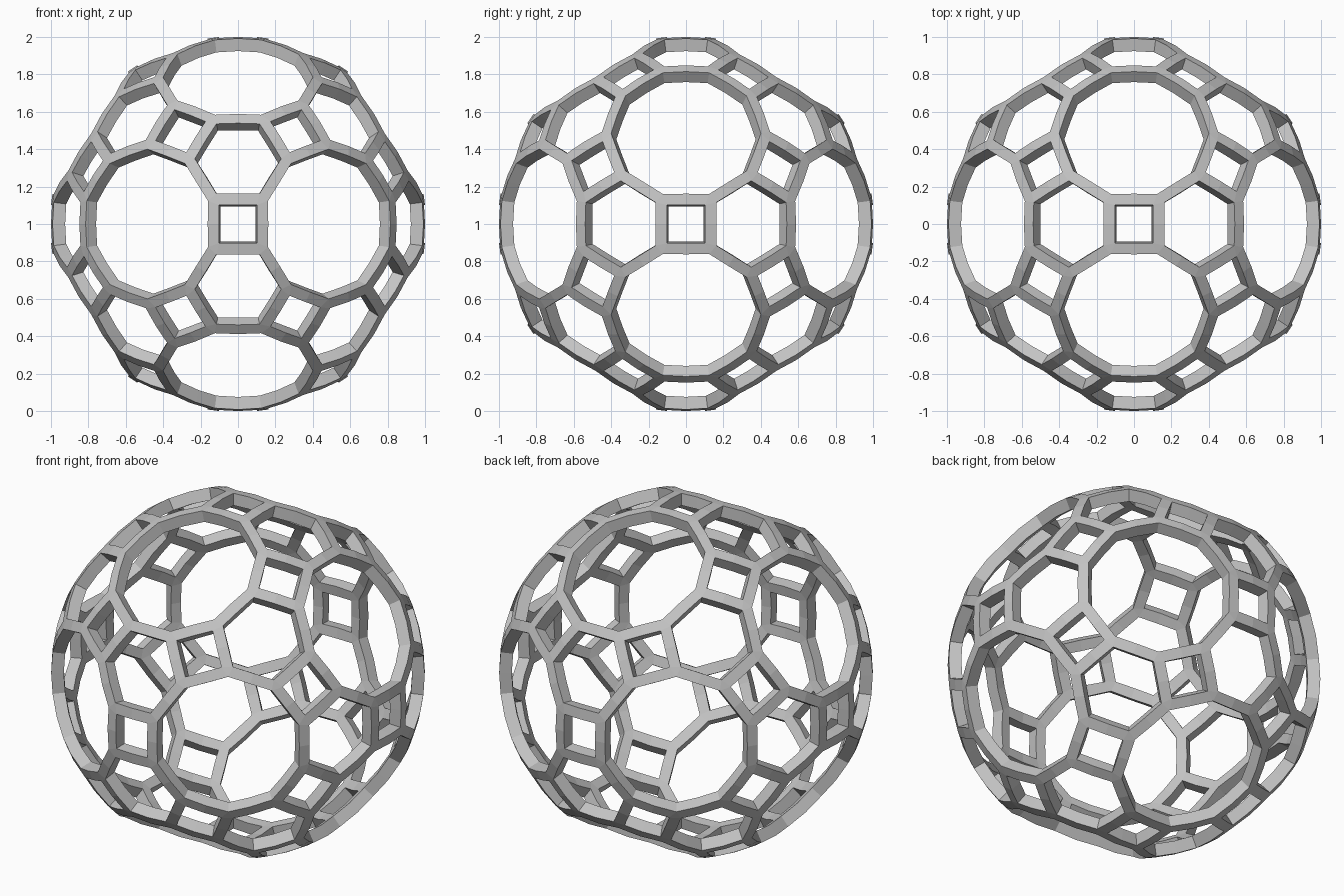
import bpy, bmesh, math
from itertools import product, combinations
from mathutils import Vector

RADIUS = 1.005       # sphere that carries the outer skin
HALF_WIDTH = 0.031   # half the width of a strut
DEPTH = 0.068        # radial depth of a strut
PHI = (1 + math.sqrt(5)) / 2

cube = bpy.data.objects.get("Cube")
if cube:
    bpy.data.objects.remove(cube, do_unlink=True)


def signed_cycles(x, y, z):
    """All sign changes and cyclic shifts of one point, without repeats."""
    points = set()
    for sx, sy, sz in product((1, -1), repeat=3):
        a, b, c = sx * x, sy * y, sz * z
        points |= {(a, b, c), (c, a, b), (b, c, a)}
    return [Vector(p) for p in sorted(points)]


# Corner points where three struts meet
seeds = [(1 / PHI, 1 / PHI, 3 + PHI), (PHI, 2 / PHI, 1 + 2 * PHI),
         (PHI ** 2, 1 / PHI, 3 * PHI - 1), (2, 2 * PHI - 1, 2 + PHI),
         (3, PHI, 2 * PHI)]
nodes = [p.normalized() * RADIUS for s in seeds for p in signed_cycles(*s)]

# Axes of the openings: ten-sided, four-sided, six-sided
poles = [p.normalized() for p in signed_cycles(0, 1, PHI)]
near = lambda *group: all(a.dot(b) > 0.1 for a, b in combinations(group, 2))
axes = list(poles)
for size in (2, 3):
    axes += [sum(g, Vector()).normalized()
             for g in combinations(poles, size) if near(*g)]

bm = bmesh.new()
corners = {}   # node index -> inset corners around it
sides = {}     # node pair -> inset (corner, middle, corner) of both openings


def on_sphere(p):
    return bm.verts.new(p.normalized() * RADIUS)


# Inset outline of every opening
for axis in axes:
    reach = max(p.dot(axis) for p in nodes)
    ring = [i for i, p in enumerate(nodes) if p.dot(axis) > reach - 0.001]
    centre = axis * reach
    u = (nodes[ring[0]] - centre).normalized()
    v = axis.cross(u)
    ring.sort(key=lambda i: math.atan2(nodes[i].dot(v), nodes[i].dot(u)))
    apothem = ((nodes[ring[0]] + nodes[ring[1]]) / 2 - centre).length
    shrink = 1 - HALF_WIDTH / apothem
    flat = {i: centre + (nodes[i] - centre) * shrink for i in ring}
    inset = {i: on_sphere(p) for i, p in flat.items()}
    for i, j in zip(ring, ring[1:] + ring[:1]):
        corners.setdefault(i, []).append(inset[i])
        middle = on_sphere((flat[i] + flat[j]) / 2)
        a, b = sorted((i, j))
        sides.setdefault((a, b), []).append((inset[a], middle, inset[b]))

# Joint plates, and struts bent at the middle
for trio in corners.values():
    bm.faces.new(trio)
for left, right in sides.values():
    for k in (0, 1):
        bm.faces.new((left[k], left[k + 1], right[k + 1], right[k]))

# Turn every face outward
for face in bm.faces:
    face.normal_update()
    if face.normal.dot(face.calc_center_median()) < 0:
        face.normal_flip()

mesh = bpy.data.meshes.new("lattice_sphere")
bm.to_mesh(mesh)
bm.free()
lattice = bpy.data.objects.new("lattice_sphere", mesh)
bpy.context.collection.objects.link(lattice)
lattice.location.z = 1

# Give the skin its depth
shell = lattice.modifiers.new("strut_depth", 'SOLIDIFY')
shell.thickness = DEPTH
shell.offset = -1

grey = bpy.data.materials.new("light_grey")
grey.use_nodes = True
colour = (0.55, 0.55, 0.55, 1)
grey.diffuse_color = colour
grey.node_tree.nodes["Principled BSDF"].inputs["Base Color"].default_value = colour
mesh.materials.append(grey)
